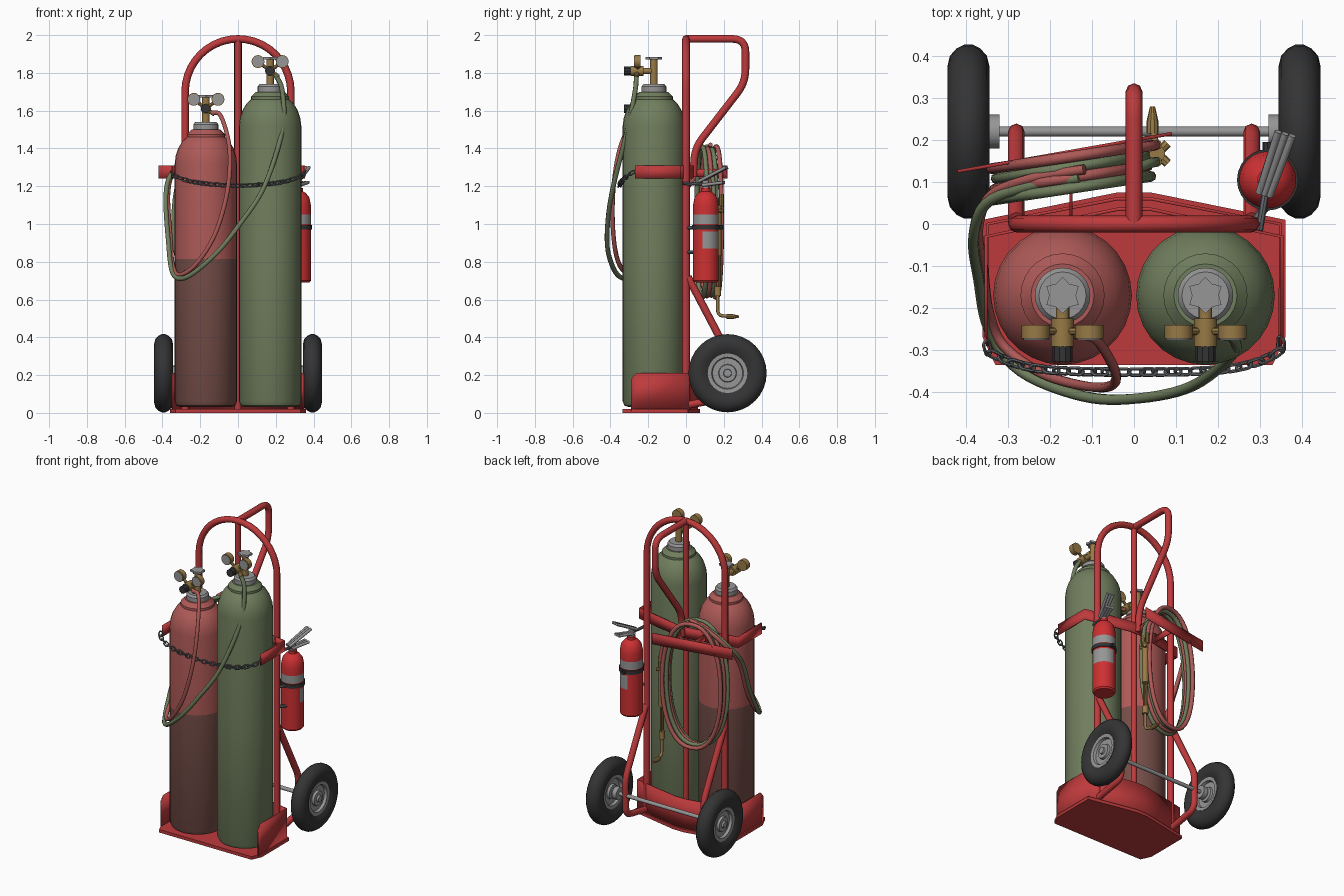
import bpy, bmesh, math
from mathutils import Vector, Matrix

if "Cube" in bpy.data.objects:
    bpy.data.objects.remove(bpy.data.objects["Cube"])

def mat(name, r, g, b):
    m = bpy.data.materials.new(name)
    lin = lambda c: ((c / 255 + 0.055) / 1.055) ** 2.4
    m.diffuse_color = (lin(r), lin(g), lin(b), 1)
    m.use_nodes = True
    m.node_tree.nodes["Principled BSDF"].inputs["Base Color"].default_value = m.diffuse_color
    return m

RED = mat("frame red", 190, 58, 60)
CYL = mat("faded red", 174, 90, 87)
BROWN = mat("brown red", 116, 77, 71)
GREEN = mat("olive green", 112, 126, 93)
BLACK = mat("rubber black", 52, 52, 53)
GREY = mat("light grey", 150, 150, 150)
BRASS = mat("brass", 152, 122, 70)
STEEL = mat("chain steel", 100, 102, 105)
EXT = mat("bright red", 205, 48, 50)

def finish(name, me, mats, angle=35):
    for m in mats:
        me.materials.append(m)
    me.shade_smooth()
    me.set_sharp_from_angle(angle=math.radians(angle))
    ob = bpy.data.objects.new(name, me)
    bpy.context.collection.objects.link(ob)
    return ob

def from_bm(name, bm, mats):
    bmesh.ops.recalc_face_normals(bm, faces=bm.faces)
    me = bpy.data.meshes.new(name)
    bm.to_mesh(me)
    bm.free()
    return finish(name, me, mats)

def lathe(name, prof, loc, mats, d=(0, 0, 1), seg=24, rule=None, closed=False):
    """Revolve (radius, height) points about direction d."""
    bm = bmesh.new()
    rings = [[bm.verts.new((r * math.cos(a), r * math.sin(a), h))
              for a in (2 * math.pi * i / seg for i in range(seg))] for r, h in prof]
    pairs = list(zip(rings, rings[1:])) + ([(rings[-1], rings[0])] if closed else [])
    for a, b in pairs:
        for i in range(seg):
            j = (i + 1) % seg
            f = bm.faces.new((a[i], a[j], b[j], b[i]))
            if rule:
                f.material_index = rule(f.calc_center_median())
    bmesh.ops.remove_doubles(bm, verts=bm.verts, dist=1e-5)
    bmesh.ops.dissolve_degenerate(bm, edges=bm.edges, dist=1e-6)
    q = Vector(d).to_track_quat('Z', 'Y') if d != (0, 0, 1) else Matrix.Identity(3).to_quaternion()
    bm.transform(Matrix.Translation(loc) @ q.to_matrix().to_4x4())
    return from_bm(name, bm, mats)

def rod(name, a, b, r, m, seg=16):
    a, d = Vector(a), Vector(b) - Vector(a)
    L = d.length
    return lathe(name, [(0, 0), (r, 0), (r, L), (0, L)], a, [m], tuple(d / L), seg)

def prism(name, pts, z0, z1, m):
    bm = bmesh.new()
    f = bm.faces.new([bm.verts.new((x, y, z0)) for x, y in pts])
    ext = bmesh.ops.extrude_face_region(bm, geom=[f])
    bmesh.ops.translate(bm, vec=(0, 0, z1 - z0), verts=[v for v in ext["geom"] if isinstance(v, bmesh.types.BMVert)])
    return from_bm(name, bm, [m])

def strip(name, path, z0, m, t=0.008):
    """Upright bent plate from (x, y, top) points."""
    bm = bmesh.new()
    cols = [(bm.verts.new((x, y, z0)), bm.verts.new((x, y, z))) for x, y, z in path]
    for a, b in zip(cols, cols[1:]):
        bm.faces.new((a[0], b[0], b[1], a[1]))
    ob = from_bm(name, bm, [m])
    s = ob.modifiers.new("thickness", 'SOLIDIFY')
    s.thickness, s.offset = t, 0
    return ob

def tubes(name, paths, r, m, cyclic=False, res=2):
    cu = bpy.data.curves.new(name, 'CURVE')
    cu.dimensions, cu.bevel_depth, cu.bevel_resolution, cu.use_fill_caps = '3D', r, res, True
    for p in paths:
        s = cu.splines.new('POLY')
        s.points.add(len(p) - 1)
        for pt, co in zip(s.points, p):
            pt.co = (*co, 1)
        s.use_cyclic_u = cyclic
    tmp = bpy.data.objects.new(name + "_path", cu)
    bpy.context.collection.objects.link(tmp)
    me = bpy.data.meshes.new_from_object(tmp.evaluated_get(bpy.context.evaluated_depsgraph_get()))
    bpy.data.objects.remove(tmp)
    me.materials.clear()
    return finish(name, me, [m], 50)

def smooth(pts, n=6):
    """Catmull-Rom curve through the points."""
    p = [Vector(q) for q in pts]
    p = [2 * p[0] - p[1]] + p + [2 * p[-1] - p[-2]]
    out = []
    for a, b, c, d in zip(p, p[1:], p[2:], p[3:]):
        for i in range(n):
            t = i / n
            out.append(0.5 * (2 * b + (c - a) * t + (2 * a - 5 * b + 4 * c - d) * t * t + (3 * b - a - 3 * c + d) * t ** 3))
    return out + [p[-2]]

def fillet(pts, r, n=6):
    """Polyline with rounded corners."""
    p = [Vector(q) for q in pts]
    out = [p[0]]
    for a, b, c in zip(p, p[1:], p[2:]):
        s, e = b + (a - b).normalized() * r, b + (c - b).normalized() * r
        out += [s.lerp(b, i / n).lerp(b.lerp(e, i / n), i / n) for i in range(n + 1)]
    return out + [p[-1]]

# Frame tubes
arch = [(0.28 * math.cos(a), 0, 1.70 + 0.28 * math.sin(a)) for a in (math.pi * i / 20 for i in range(21))]
tubes("frame_arch", [[(0.28, 0, 0.02)] + arch + [(-0.28, 0, 0.02)]], 0.02, RED)
tubes("centre_post", [[(0, 0, 0.02), (0, 0, 1.98)]], 0.018, RED)
tubes("push_handle", [fillet([(0, 0, 1.98), (0, 0.315, 1.98), (0, 0.315, 1.75), (0, 0.045, 1.4), (0, 0.04, 1.25)], 0.07)], 0.02, RED)
for s, side in ((1, "right"), (-1, "left")):
    tubes(side + "_axle_strut", [fillet([(s * .28, .01, .72), (s * .28, .22, .32), (s * .28, .215, .08), (s * .28, 0, .04)], 0.05)], 0.02, RED)

# Base tray, its walls, and the upper band
half = [(0.33, -0.335), (0.36, -0.27), (0.36, 0.01), (0.04, 0.075)]
prism("base_plate", half + [(-x, y) for x, y in reversed(half)], 0.0, 0.02, RED)
w = [(0.348, -0.29, 0.18), (0.348, -0.265, 0.21), (0.348, 0.0, 0.21), (0.04, 0.06, 0.21)]
strip("base_wall", w + [(-x, y, z) for x, y, z in reversed(w)], 0.01, RED)
w = [(0.352, -0.27, 1.31), (0.352, -0.03, 1.31), (0.04, 0.035, 1.31)]
strip("upper_band", w + [(-x, y, z) for x, y, z in reversed(w)], 1.24, RED)

# Hose bracket
strip("hose_bracket", [(-.42, .125, 1.31), (.09, .215, 1.31)], 1.24, RED)
for x in (-0.15, 0.0):
    strip("bracket_arm", [(x, 0.02, 1.29), (x, 0.176 + 0.176 * (x + 0.13), 1.29)], 1.25, RED)

# Axle and wheels
AY, AZ = 0.22, 0.21
rod("axle", (-0.38, AY, AZ), (0.38, AY, AZ), 0.012, GREY)
th = [(.1, -.03), (.125, -.044), (.155, -.05), (.18, -.044), (.198, -.028), (.207, -.01)]
for s, side in ((1, "right"), (-1, "left")):
    c = (s * 0.394, AY, AZ)
    lathe(side + "_tyre", th + [(r, -h) for r, h in reversed(th)], c, [BLACK], (s, 0, 0), 32, closed=True)
    hub = [(0, .042), (.02, .042), (.022, .03), (.045, .03), (.048, .015), (.08, .015), (.085, .032), (.105, .034)]
    lathe(side + "_hub", hub + [(r, -h) for r, h in reversed(hub)], c, [GREY], (s, 0, 0))
    rod(side + "_axle_collar", (s * 0.32, AY, AZ), (s * 0.35, AY, AZ), 0.04, GREY)

# Gas cylinders with valves and regulators
def gas(side, x, top, mats, rule):
    y = -0.17
    prof = [(0, .03), (.13, .03), (.155, .038), (.165, .06), (.165, .815), (.165, top - .18), (.16, top - .14), (.147, top - .1),
            (.125, top - .062), (.1, top - .04), (.1, top - .025), (.075, top), (0, top)]
    lathe(side + "_gas_cylinder", prof, (x, y, 0), mats, seg=28, rule=rule)
    lathe(side + "_neck_collar", [(0, 0), (.066, 0), (.066, .032), (.056, .045), (0, .045)], (x, y, top - .005), [GREY])
    z = top + 0.11
    rod(side + "_valve_stem", (x, y, top + .03), (x, y, top + .17), .02, BRASS)
    star = [(x + r * math.sin(a), y + r * math.cos(a)) for r, a in ((.044 if i % 2 == 0 else .032, math.pi * i / 6) for i in range(12))]
    prism(side + "_valve_handwheel", star, top + .17, top + .183, GREY)
    rod(side + "_valve_outlet", (x, y, z), (x, -.24, z), .016, BRASS)
    rod(side + "_regulator_body", (x, -.225, z), (x, -.292, z), .027, BRASS)
    rod(side + "_regulator_knob", (x, -.29, z), (x, -.327, z), .024, BLACK, 10)
    for s in (-1, 1):
        g = Vector((x + s * .064, -.24, z + .05))
        rod(side + "_gauge_stem", (x, -.255, z), (g.x, -.255, g.z), .009, BRASS, 8)
        rod(side + "_gauge", g, g + Vector((0, -.033, 0)), .034, BRASS, 20)
        rod(side + "_gauge_face", g + Vector((0, -.03, 0)), g + Vector((0, -.036, 0)), .03, GREY, 20)
    rod(side + "_hose_fitting", (x, -.255, z), (x + .045, -.265, z - .03), .011, BRASS, 8)

gas("left", -0.17, 1.50, [BROWN, CYL], lambda c: int(c.z > .815))
gas("right", 0.17, 1.70, [GREEN], None)

# Hoses running from the regulators round the left side to the rear coil
tail = [(-.37, -.13, .92), (-.382, -.03, 1.15), (-.35, .05, 1.27), (-.25, .09, 1.36), (-.13, .11, 1.41)]
tubes("green_hose", [smooth([(.2, -.262, 1.79), (.235, -.27, 1.7), (.235, -.31, 1.5), (.14, -.385, 1.2), (.01, -.415, 1.0),
      (-.12, -.41, .84), (-.27, -.35, .72), (-.345, -.25, .74)] + tail)], 0.013, GREEN)
tubes("red_hose", [smooth([(-.14, -.262, 1.59), (-.09, -.275, 1.57), (-.045, -.35, 1.4), (-.055, -.385, 1.18), (-.12, -.385, .95),
      (-.22, -.355, .79), (-.31, -.29, .73), (-.345, -.21, .78)] + [(x + .012, y + .02, z + .01) for x, y, z in tail])], 0.012, CYL)

def loop(off, k):
    pts = []
    for i in range(40):
        a = 2 * math.pi * i / 40
        ca, sa = math.cos(a), math.sin(a)
        x = -.15 + (.19 - k) * math.copysign(abs(ca) ** .85, ca)
        pts.append((x, .10 + .15 * (x + .15) + off, 1.01 + (.4 - k) * math.copysign(abs(sa) ** .95, sa)))
    return pts
tubes("green_hose_coil", [loop(-.015, .0), loop(.035, .012)], 0.013, GREEN, True)
tubes("red_hose_coil", [loop(.01, .008), loop(.06, .0)], 0.013, CYL, True)

# Cutting torch hanging at the rear
tx, ty = 0.055, 0.168
tubes("torch_hose_end_green", [smooth([(.0, .13, 1.28), (.04, .145, 1.22), (tx, ty - .02, 1.13)])], .012, GREEN)
tubes("torch_hose_end_red", [smooth([(.0, .18, 1.28), (.04, .185, 1.22), (tx, ty + .02, 1.13)])], .012, CYL)
for dy in (-.02, .02):
    rod("torch_fitting", (tx, ty + dy, 1.09), (tx, ty + dy, 1.16), .012, BRASS, 8)
    rod("torch_pipe", (tx, ty + dy * .5, .64), (tx, ty + dy * .5, .84), .006, BRASS, 8)
    rod("torch_valve_knob", (tx, ty, 1.07), (tx + .025, ty + dy * 1.2, 1.07), .011, BRASS, 8)
rod("torch_handle", (tx, ty, .83), (tx, ty, 1.1), .019, BRASS)
rod("torch_lower_block", (tx, ty, .62), (tx, ty, .67), .018, BRASS)
tubes("torch_neck", [fillet([(tx, ty, .64), (tx, ty, .515), (.04, .25, .51)], .03)], .009, BRASS)
lathe("torch_tip", [(0, 0), (.014, 0), (.014, .03), (.006, .065), (0, .065)], (.044, .215, .51), [BRASS], (0, 1, 0), 10)

# Retaining chain
line = smooth([(-.352, -.27, 1.28), (-.335, -.31, 1.255), (-.22, -.345, 1.22), (0, -.352, 1.203), (.22, -.345, 1.22), (.335, -.31, 1.255), (.352, -.27, 1.28)], 40)
links, dist = [], 0.0
for a, b in zip(line, line[1:]):
    dist += (b - a).length
    if dist >= .029:
        dist -= .029
        t = (b - a).normalized()
        side = t.cross(Vector((0, 0, 1))).normalized()
        u = (side + t.cross(side) * (1 if len(links) % 2 else -1)).normalized()
        links.append([a + t * (.008 * (1 if math.cos(g) > 0 else -1) + .011 * math.cos(g)) + u * .011 * math.sin(g)
                      for g in (2 * math.pi * (i + .5) / 12 for i in range(12))])
tubes("retaining_chain", links, 0.0042, STEEL, True, 1)

# Fire extinguisher: label patches are coloured by height and direction
ex, ey = 0.318, 0.105
def label(c):
    return int(1.0 < c.z < 1.05 or (.87 < c.z < .96 and c.y + c.x > .045))
lathe("extinguisher_body", [(0, .69), (.06, .69), (.068, .7), (.068, .87), (.068, .96), (.068, 1.0), (.068, 1.05), (.068, 1.1),
      (.06, 1.14), (.04, 1.165), (.025, 1.172), (.025, 1.19), (0, 1.19)], (ex, ey, 0), [EXT, GREY], rule=label)
lathe("extinguisher_strap", [(.066, .97), (.073, .97), (.073, .995), (.066, .995)], (ex, ey, 0), [BLACK], closed=True)
rod("strap_clasp", (ex, ey + .065, .982), (ex, ey + .09, .982), .012, BLACK, 8)
rod("extinguisher_valve", (ex, ey, 1.185), (ex, ey, 1.23), .018, GREY)
for z in (.85, .98):
    rod("extinguisher_mount", (.28, 0, z), (ex, ey - .06, z), .01, STEEL, 8)
for n, a, b in (("lever", (.31, .07, 1.225), (.36, .215, 1.3)), ("carry_handle", (.315, .09, 1.205), (.355, .2, 1.22))):
    a, b = Vector(a), Vector(b)
    tubes("extinguisher_" + n, [[a + Vector((dx, -dx * .3, 0)), b + Vector((dx * 1.4, -dx * .4, 0))] for dx in (-.012, 0, .012)], .009, GREY)
rod("extinguisher_nozzle", (ex, ey, 1.21), (.298, -.015, 1.215), .009, STEEL, 8)
